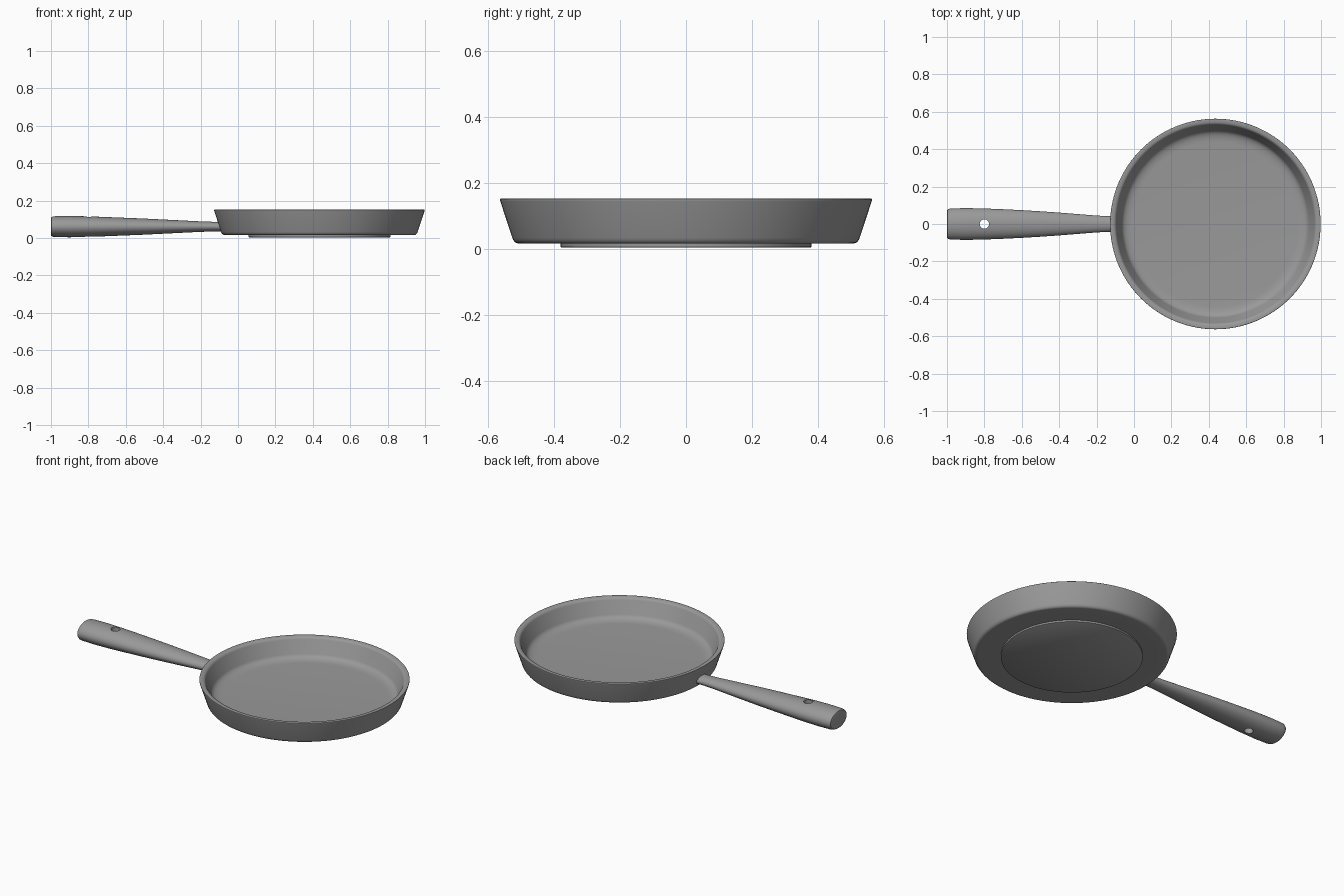
import bpy, bmesh, math

cube = bpy.data.objects.get("Cube")
if cube:
    bpy.data.objects.remove(cube, do_unlink=True)

PAN_X = 0.435

metal = bpy.data.materials.new("grey metal")
metal.use_nodes = True
GREY = (0.32, 0.32, 0.32, 1)
metal.diffuse_color = GREY
metal.node_tree.nodes["Principled BSDF"].inputs["Base Color"].default_value = GREY


def finish(bm, name, angle=35):
    bmesh.ops.remove_doubles(bm, verts=bm.verts, dist=1e-5)
    bmesh.ops.recalc_face_normals(bm, faces=bm.faces)
    mesh = bpy.data.meshes.new(name)
    bm.to_mesh(mesh)
    bm.free()
    obj = bpy.data.objects.new(name, mesh)
    bpy.context.collection.objects.link(obj)
    mesh.materials.append(metal)
    bpy.ops.object.select_all(action='DESELECT')
    obj.select_set(True)
    bpy.context.view_layer.objects.active = obj
    bpy.ops.object.shade_smooth_by_angle(angle=math.radians(angle))
    return obj


def lathe(name, profile, steps=128):
    """Spin a (radius, height) profile around the pan's axis."""
    bm = bmesh.new()
    verts = [bm.verts.new((PAN_X + r, 0, z)) for r, z in profile]
    edges = [bm.edges.new(pair) for pair in zip(verts, verts[1:])]
    bmesh.ops.spin(bm, geom=verts + edges, cent=(PAN_X, 0, 0), axis=(0, 0, 1),
                   angle=math.tau, steps=steps)
    return finish(bm, name)


def arc(p0, p1, p2, n=7):
    """Rounded corner from p0 to p2, pulled towards p1."""
    return [tuple((1 - t) ** 2 * a + 2 * t * (1 - t) * b + t * t * c
                  for a, b, c in zip(p0, p1, p2))
            for t in (i / n for i in range(n + 1))]


# Pan: outer base, flared wall, rolled lip, inner wall and floor
pan = lathe("pan_body",
            [(0, 0.016), (0.46, 0.016)]
            + arc((0.505, 0.016), (0.52, 0.016), (0.526, 0.034))
            + arc((0.562, 0.144), (0.565, 0.152), (0.558, 0.152), 4)
            + arc((0.545, 0.150), (0.534, 0.148), (0.530, 0.138), 4)
            + arc((0.500, 0.066), (0.490, 0.042), (0.440, 0.040))
            + [(0, 0.040)])

# Raised heating plate under the pan
lathe("base_plate", [(0, 0.004), (0.377, 0.004), (0.38, 0.006), (0.38, 0.018), (0, 0.018)])

# Handle: elliptical sections as (x, half width, half height)
sections = [(-1.0, 0.070, 0.045), (-0.998, 0.076, 0.050), (-0.99, 0.081, 0.054),
            (-0.975, 0.083, 0.056), (-0.9, 0.085, 0.057), (-0.8, 0.083, 0.055),
            (-0.7, 0.079, 0.051), (-0.6, 0.074, 0.047), (-0.5, 0.068, 0.043),
            (-0.4, 0.061, 0.038), (-0.3, 0.053, 0.033), (-0.2, 0.045, 0.028),
            (-0.14, 0.042, 0.026), (-0.085, 0.042, 0.026)]
SIDES = 48
bm = bmesh.new()
rings = []
for x, ry, rz in sections:
    turns = [math.tau * i / SIDES for i in range(SIDES)]
    rings.append([bm.verts.new((x, ry * math.cos(a), 0.061 + rz * math.sin(a))) for a in turns])
for low, high in zip(rings, rings[1:]):
    for i in range(SIDES):
        j = (i + 1) % SIDES
        bm.faces.new((low[i], low[j], high[j], high[i]))
bm.faces.new(rings[0])
bm.faces.new(rings[-1])
handle = finish(bm, "handle")

# Hanging hole through the handle
bm = bmesh.new()
bmesh.ops.create_cone(bm, cap_ends=True, segments=32, radius1=0.025, radius2=0.025, depth=0.4)
cutter = finish(bm, "hole_cutter")
cutter.location = (-0.8, 0, 0.06)
cutter.hide_render = True
cutter.display_type = 'WIRE'
hole = handle.modifiers.new("hanging_hole", 'BOOLEAN')
hole.operation = 'DIFFERENCE'
hole.solver = 'EXACT'
hole.object = cutter
bpy.context.view_layer.update()
bpy.context.view_layer.objects.active = handle
bpy.ops.object.modifier_apply(modifier=hole.name)
bpy.data.objects.remove(cutter, do_unlink=True)
bpy.ops.object.select_all(action='DESELECT')
handle.select_set(True)
bpy.ops.object.shade_smooth_by_angle(angle=math.radians(35))
